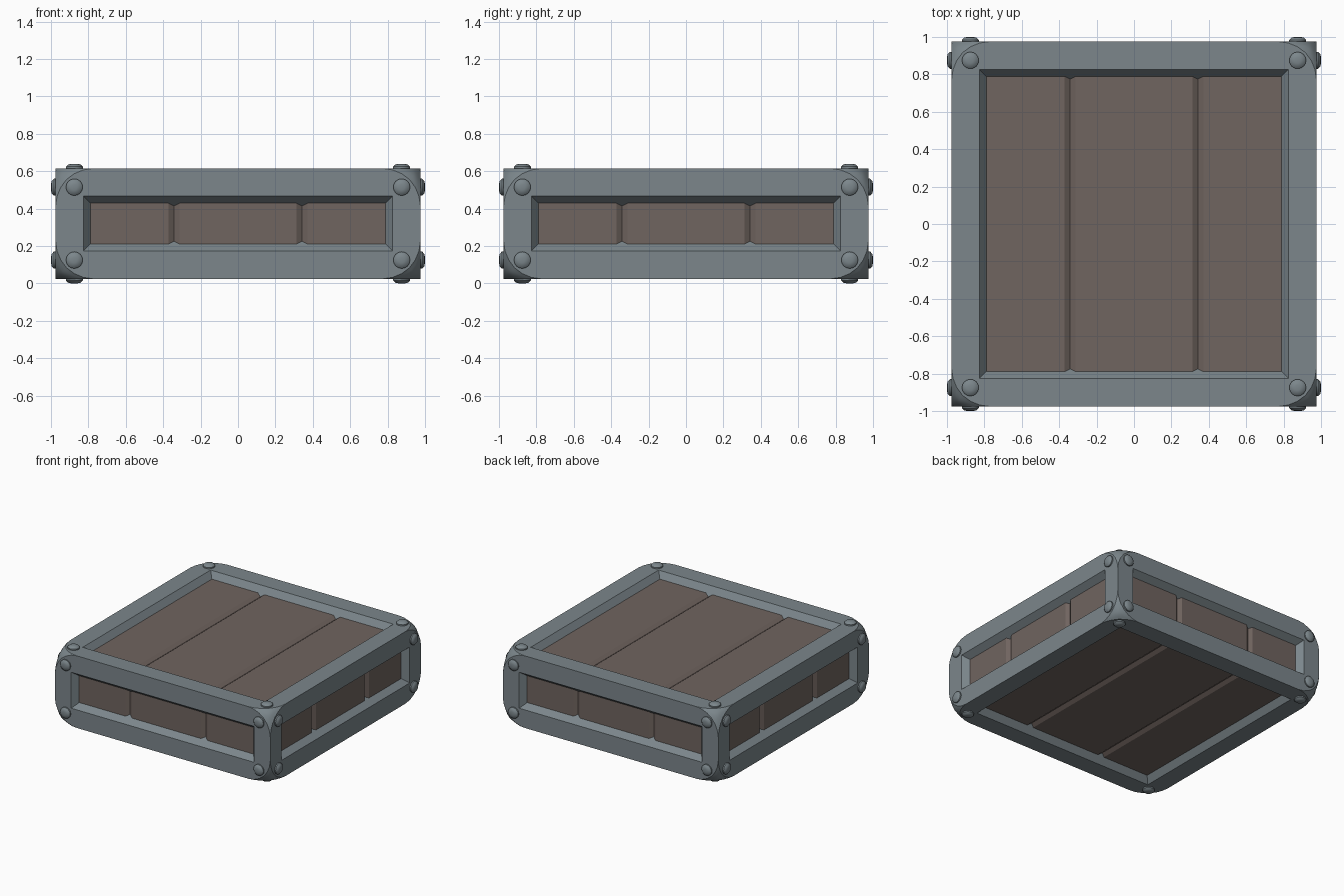
import bpy, bmesh, math
from mathutils import Matrix, Vector

cube = bpy.data.objects.get("Cube")
if cube:
    bpy.data.objects.remove(cube, do_unlink=True)

HALF, HALF_Z, MID = 0.975, 0.295, 0.32    # frame half sizes and centre height
BORDER, DEPTH, TAPER = 0.148, 0.05, 0.75  # frame border, panel recess, slope
GROOVE_X, GROOVE_W, GROOVE_D = 0.342, 0.03, 0.02


def material(name, color):
    mat = bpy.data.materials.new(name)
    mat.use_nodes = True
    mat.diffuse_color = (*color, 1)
    mat.node_tree.nodes["Principled BSDF"].inputs["Base Color"].default_value = (*color, 1)
    return mat


metal = material("blue grey metal", (0.20, 0.24, 0.26))
wood = material("dull brown wood", (0.162, 0.128, 0.115))


def loft(bm, rings, matrix):
    """Join closed rings of points into a capped solid."""
    loops = [[bm.verts.new(matrix @ Vector(p)) for p in ring] for ring in rings]
    n = len(loops[0])
    for a, b in zip(loops, loops[1:]):
        for i in range(n):
            j = (i + 1) % n
            bm.faces.new((a[i], a[j], b[j], b[i]))
    bm.faces.new(loops[0][::-1])
    bm.faces.new(loops[-1])


def finish(bm, name, mat):
    bmesh.ops.recalc_face_normals(bm, faces=bm.faces)
    mesh = bpy.data.meshes.new(name)
    bm.to_mesh(mesh)
    bm.free()
    mesh.materials.append(mat)
    obj = bpy.data.objects.new(name, mesh)
    bpy.context.collection.objects.link(obj)
    return obj


def activate(obj):
    bpy.ops.object.select_all(action='DESELECT')
    obj.select_set(True)
    bpy.context.view_layer.objects.active = obj


def rectangle(hu, hv, z):
    return [(-hu, -hv, z), (hu, -hv, z), (hu, hv, z), (-hu, hv, z)]


# Each side of the box: name, placement (local z points outward), half height
sides = []
for k, name in enumerate(("front", "left", "back", "right")):
    turn = Matrix.Rotation(k * math.pi / 2, 4, 'Z') @ Matrix.Rotation(math.pi / 2, 4, 'X')
    sides.append((name, turn, HALF, HALF_Z))
sides.append(("top", Matrix.Identity(4), HALF_Z, HALF))
sides.append(("bottom", Matrix.Rotation(math.pi, 4, 'Y'), HALF_Z, HALF))
centre = Matrix.Translation((0, 0, MID))
sides = [(name, centre @ turn @ Matrix.Translation((0, 0, out)), hv)
         for name, turn, out, hv in sides]

# Frame block with sharp edges and rounded corners
bm = bmesh.new()
bmesh.ops.create_cube(bm, size=2, matrix=centre @ Matrix.Diagonal((HALF, HALF, HALF_Z, 1)))
bmesh.ops.bevel(bm, geom=bm.verts[:], offset=0.2, offset_type='OFFSET', segments=6,
                profile=0.5, affect='VERTICES', clamp_overlap=True)
frame = finish(bm, "frame", metal)

# Tapered pockets cut into all sides
bm = bmesh.new()
for name, place, hv in sides:
    hu, hw = HALF - BORDER, hv - BORDER
    loft(bm, [rectangle(hu - TAPER * t, hw - TAPER * t, -t) for t in (-0.02, 0.09)], place)
cutter = finish(bm, "pocket_cutter", metal)
cutter.hide_render = True
cut = frame.modifiers.new("pockets", 'BOOLEAN')
cut.operation = 'DIFFERENCE'
cut.solver = 'EXACT'
cut.object = cutter
activate(frame)
bpy.ops.object.modifier_apply(modifier=cut.name)
bpy.data.objects.remove(cutter, do_unlink=True)
bpy.ops.object.shade_smooth_by_angle(angle=math.radians(30))

# Plank panels with two V grooves, their rims buried in the frame
for name, place, hv in sides:
    hu, hw = HALF - BORDER - 0.01, hv - BORDER - 0.01
    outline = [(-hu, -0.12), (-hu, -DEPTH)]
    for x in (-GROOVE_X, GROOVE_X):
        outline += [(x - GROOVE_W, -DEPTH), (x, -DEPTH - GROOVE_D), (x + GROOVE_W, -DEPTH)]
    outline += [(hu, -DEPTH), (hu, -0.12)]
    bm = bmesh.new()
    loft(bm, [[(x, y, z) for x, z in outline] for y in (-hw, hw)], place)
    finish(bm, name + "_planks", wood)

# Domed rivets in the corners of every side
rivet = [(0.045, -0.01), (0.045, 0.01), (0.033, 0.021), (0.015, 0.025)]
turns = [i * math.tau / 16 for i in range(16)]
for name, place, hv in sides:
    bm = bmesh.new()
    for sx in (-1, 1):
        for sy in (-1, 1):
            spot = Matrix.Translation((sx * (HALF - 0.1), sy * (hv - 0.1), 0))
            loft(bm, [[(r * math.cos(a), r * math.sin(a), z) for a in turns]
                      for r, z in rivet], place @ spot)
    activate(finish(bm, name + "_rivets", metal))
    bpy.ops.object.shade_smooth_by_angle(angle=math.radians(35))
